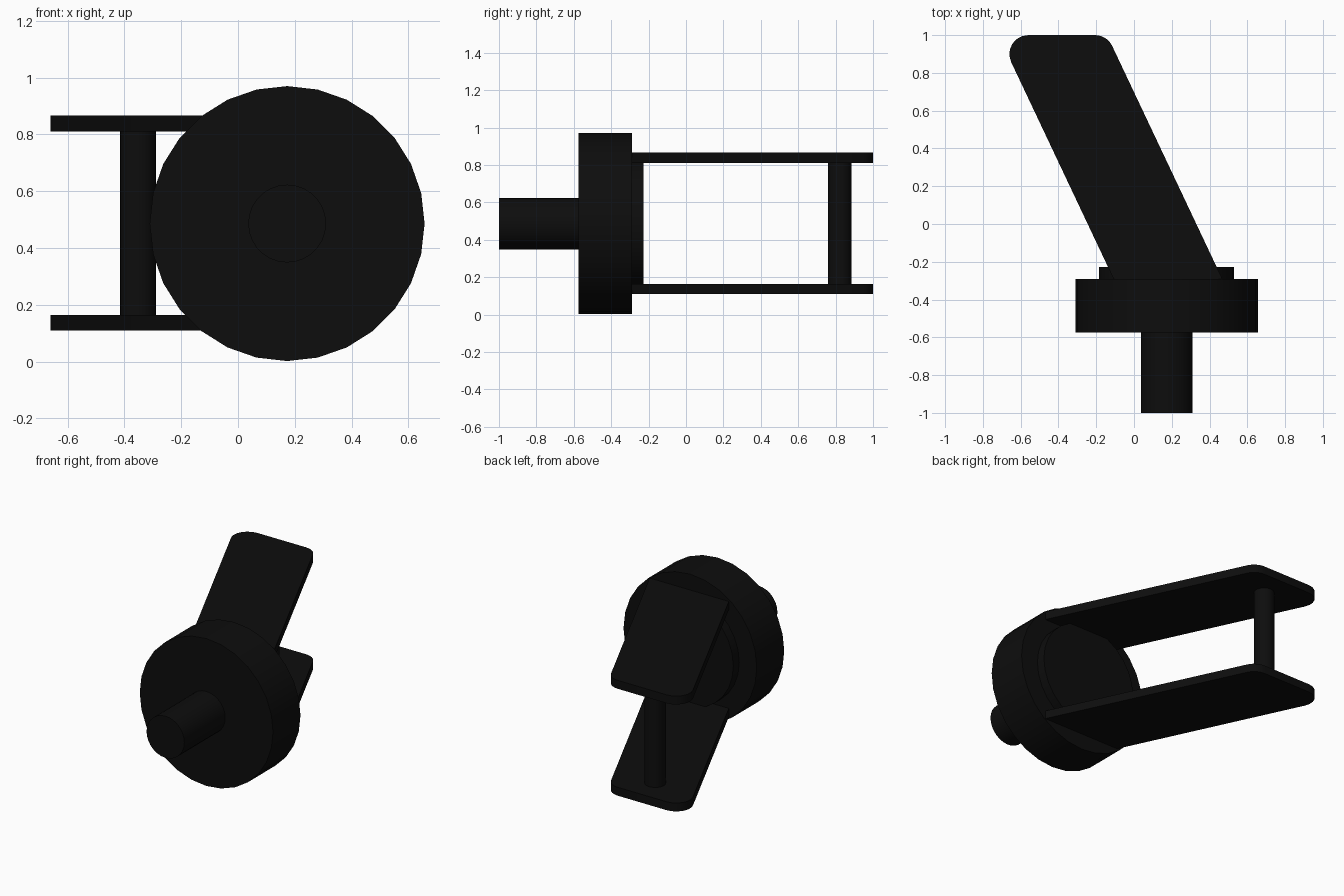
import bpy, bmesh
from math import radians, cos, sin, tan, pi

if "Cube" in bpy.data.objects:
    bpy.data.objects.remove(bpy.data.objects["Cube"])

CX, CZ = 0.173, 0.486      # wheel axis, running along y
PIN = (-0.352, 0.822)      # cross pin position in plan
LEAN = radians(25.3)       # sideways lean of the arms

black = bpy.data.materials.new("black")
black.diffuse_color = (0.004, 0.004, 0.004, 1)
black.use_nodes = True
black.node_tree.nodes["Principled BSDF"].inputs["Base Color"].default_value = black.diffuse_color


def finish(obj, name):
    obj.name = obj.data.name = name
    obj.data.materials.append(black)
    bpy.ops.object.select_all(action='DESELECT')
    obj.select_set(True)
    bpy.context.view_layer.objects.active = obj
    bpy.ops.object.shade_smooth_by_angle(angle=radians(35))


def axial_cylinder(name, radius, y0, y1, sides=28):
    bpy.ops.mesh.primitive_cylinder_add(
        vertices=sides, radius=radius, depth=y1 - y0,
        location=(CX, (y0 + y1) / 2, CZ), rotation=(pi / 2, 0, 0))
    finish(bpy.context.object, name)


def arc(cx, cy, r, a0, a1, steps=6):
    return [(cx + r * cos(a0 + (a1 - a0) * i / steps),
             cy + r * sin(a0 + (a1 - a0) * i / steps)) for i in range(steps + 1)]


def arm(name, z0, z1):
    # Slanted plate with a flat, round-cornered end
    r, y_end, y_base = 0.1, 0.9, -0.29
    left, right = -0.56, -0.206
    shift = tan(LEAN) * (y_end - y_base)
    side = r / cos(LEAN)
    outline = [(left - side + shift, y_base), (right + side + shift, y_base)]
    outline += arc(right, y_end, r, LEAN, pi / 2)
    outline += arc(left, y_end, r, pi / 2, pi + LEAN)
    bm = bmesh.new()
    face = bm.faces.new([bm.verts.new((x, y, z0)) for x, y in outline])
    top = bmesh.ops.extrude_face_region(bm, geom=[face])["geom"]
    bmesh.ops.translate(bm, vec=(0, 0, z1 - z0),
                        verts=[g for g in top if isinstance(g, bmesh.types.BMVert)])
    bmesh.ops.recalc_face_normals(bm, faces=bm.faces)
    mesh = bpy.data.meshes.new(name)
    bm.to_mesh(mesh)
    bm.free()
    obj = bpy.data.objects.new(name, mesh)
    bpy.context.collection.objects.link(obj)
    finish(obj, name)


# Stem, main disc and the raised step behind it
axial_cylinder("stem", 0.137, -1.0, -0.57)
axial_cylinder("disc", 0.484, -0.575, -0.29)
axial_cylinder("disc_step", 0.357, -0.30, -0.228)

# Pair of arms
arm("lower_arm", 0.109, 0.164)
arm("upper_arm", 0.811, 0.866)

# Pin joining the arms
bpy.ops.mesh.primitive_cylinder_add(vertices=28, radius=0.063, depth=0.67,
                                    location=(*PIN, 0.4875))
finish(bpy.context.object, "cross_pin")
